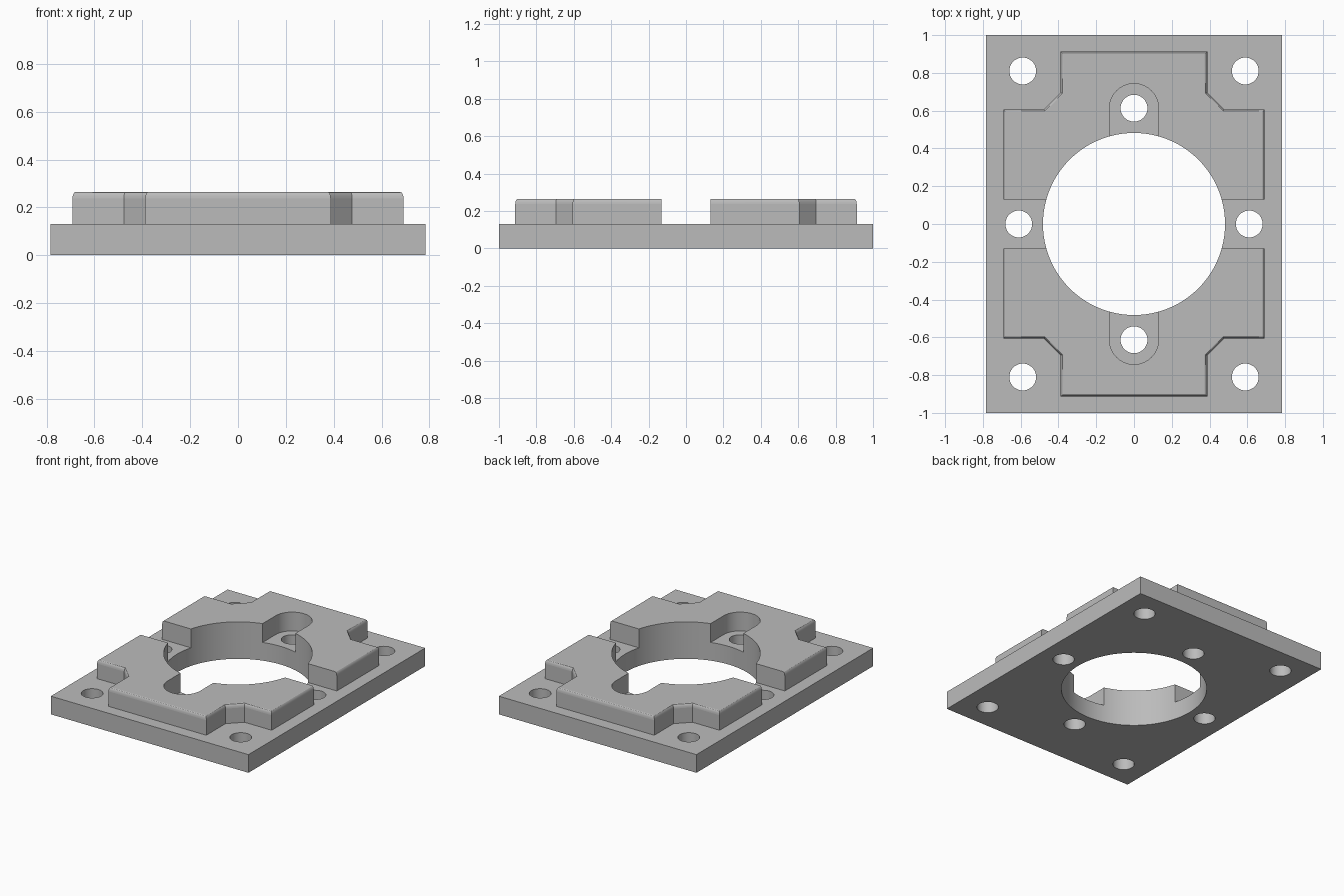
import bpy, bmesh, math

if "Cube" in bpy.data.objects:
    bpy.data.objects.remove(bpy.data.objects["Cube"], do_unlink=True)

PLATE_TOP, TOP = 0.13, 0.265
HALF_X, HALF_Y = 0.783, 1.0
BORE, HOLE, SLOT = 0.482, 0.071, 0.13
HOLE_Y = 0.613

grey = bpy.data.materials.new("machined grey")
grey.use_nodes = True
colour = (0.5, 0.5, 0.5, 1)
grey.diffuse_color = colour
grey.node_tree.nodes["Principled BSDF"].inputs["Base Color"].default_value = colour


def loft(name, rings):
    """Closed solid from stacked rings of equal point count."""
    bm = bmesh.new()
    loops = [[bm.verts.new(p) for p in ring] for ring in rings]
    n = len(loops[0])
    for low, high in zip(loops, loops[1:]):
        for i in range(n):
            j = (i + 1) % n
            bm.faces.new((low[i], low[j], high[j], high[i]))
    bm.faces.new(loops[0])
    bm.faces.new(loops[-1])
    bmesh.ops.recalc_face_normals(bm, faces=bm.faces)
    mesh = bpy.data.meshes.new(name)
    bm.to_mesh(mesh)
    bm.free()
    mesh.materials.append(grey)
    obj = bpy.data.objects.new(name, mesh)
    bpy.context.collection.objects.link(obj)
    return obj


def prism(name, outline, z0, z1):
    return loft(name, [[(x, y, z) for x, y in outline] for z in (z0, z1)])


def arc(x, y, r, start, end, steps):
    angles = [start + (end - start) * i / steps for i in range(steps + 1)]
    return [(x + r * math.cos(a), y + r * math.sin(a)) for a in angles]


def cylinder(name, x, y, r, steps):
    return prism(name, arc(x, y, r, 0, math.tau, steps)[:-1], -0.2, 0.5)


def combine(target, tool, operation):
    """Apply a boolean and discard the tool."""
    mod = target.modifiers.new("boolean", 'BOOLEAN')
    mod.operation, mod.solver, mod.object = operation, 'EXACT', tool
    bpy.context.view_layer.objects.active = target
    bpy.ops.object.modifier_apply(modifier=mod.name)
    bpy.data.objects.remove(tool, do_unlink=True)


def pad_ring(side, d, z):
    """Raised pad outline with notched corners, drawn in by d."""
    k = d * math.tan(math.pi / 8)
    half = [(0.692 - d, 0.13), (0.692 - d, 0.607 - d), (0.477 - k, 0.607 - d),
            (0.388 - d, 0.696 - k), (0.388 - d, 0.913 - d)]
    full = half + [(-x, y) for x, y in reversed(half)]
    return [(x, side * y, z) for x, y in full]


# Base plate
block = prism("mounting_block", [(-HALF_X, -HALF_Y), (HALF_X, -HALF_Y),
                                 (HALF_X, HALF_Y), (-HALF_X, HALF_Y)], 0, PLATE_TOP)

# Raised pads with rounded rims and a round-ended slot
for side in (1, -1):
    rings = [pad_ring(side, 0, PLATE_TOP / 2)]
    for i in range(5):
        a = i / 4 * math.pi / 2
        rings.append(pad_ring(side, 0.014 * (1 - math.cos(a)),
                              TOP - 0.028 * (1 - math.sin(a))))
    pad = loft("pad", rings)
    slot = [(-SLOT, 0), (SLOT, 0)] + arc(0, HOLE_Y, SLOT, 0, math.pi, 32)
    combine(pad, prism("slot_cutter", [(x, side * y) for x, y in slot], -0.2, 0.5),
            'DIFFERENCE')
    combine(block, pad, 'UNION')

# Central bore and bolt holes
combine(block, cylinder("bore_cutter", 0, 0, BORE, 96), 'DIFFERENCE')
holes = [(sx * 0.589, sy * 0.81) for sx in (1, -1) for sy in (1, -1)]
holes += [(0.61, 0), (-0.61, 0), (0, HOLE_Y), (0, -HOLE_Y)]
for x, y in holes:
    combine(block, cylinder("hole_cutter", x, y, HOLE, 40), 'DIFFERENCE')

# Smooth curved walls, keep the large planes flat
bpy.ops.object.select_all(action='DESELECT')
block.select_set(True)
bpy.context.view_layer.objects.active = block
bpy.ops.object.shade_smooth_by_angle(angle=math.radians(28))
for face in block.data.polygons:
    if face.area > 0.01 or abs(face.normal.z) > 0.999:
        face.use_smooth = False
